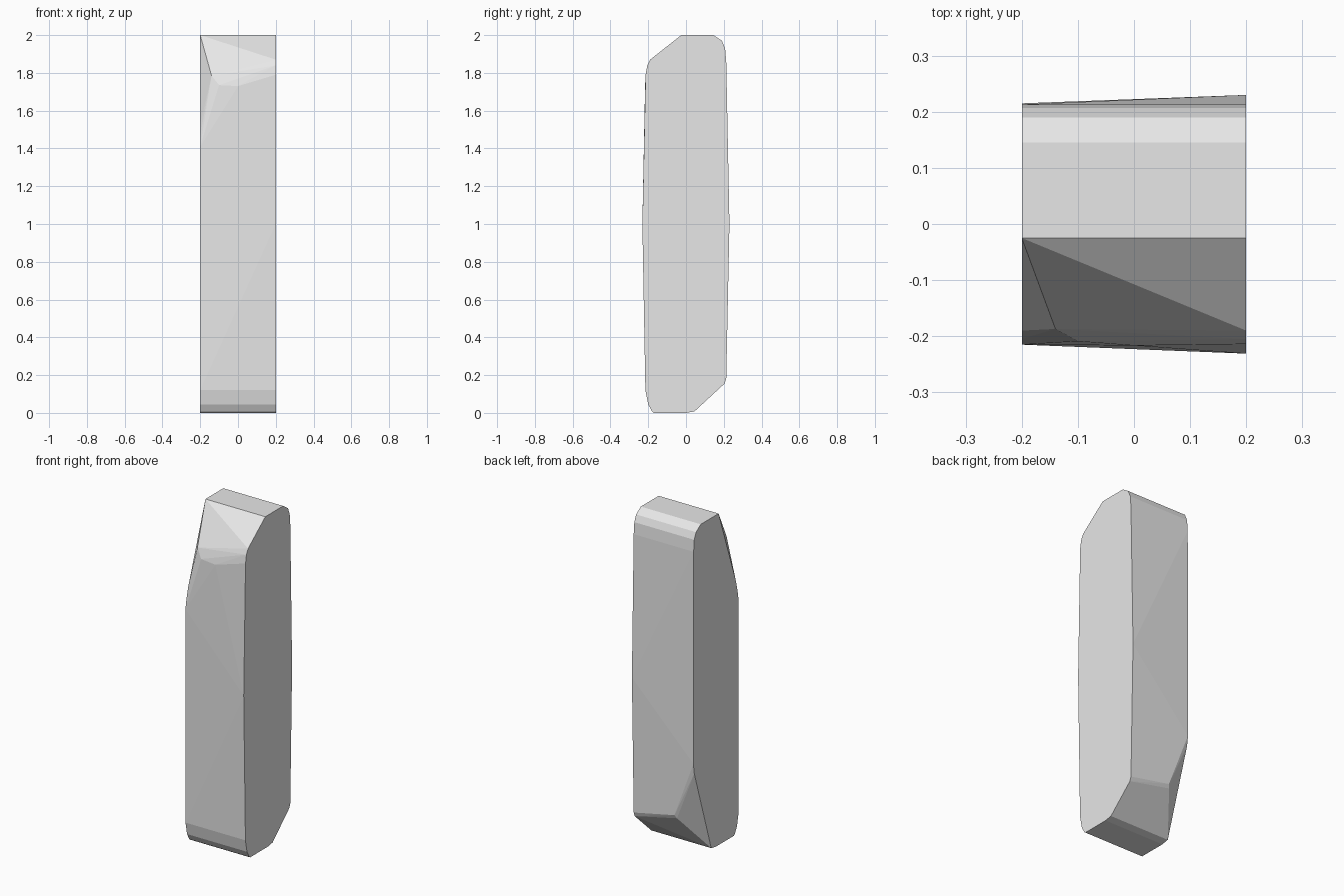
import bpy
import bmesh
import math

if "Cube" in bpy.data.objects:
    bpy.data.objects.remove(bpy.data.objects["Cube"], do_unlink=True)

HALF = 0.2

# Rounded edges shared by both ends, as (y, z)
top_edge = [(-0.025, 2), (0.02, 2), (0.145, 2), (0.19, 1.97), (0.207, 1.93), (0.213, 1.86)]
bottom_edge = [(-0.215, 0.12), (-0.2, 0.045), (-0.18, 0.008), (-0.17, 0), (0, 0), (0.045, 0.008)]

# Left end: bowed sides with short chamfers
left_end = top_edge + bottom_edge + [
    (-0.19, 1.87), (-0.205, 1.84), (-0.214, 1.79), (-0.231, 1),
    (0.23, 1), (0.213, 0.18), (0.204, 0.155)]

# Right end: straight sides with long chamfers
right_end = top_edge + bottom_edge + [
    (-0.19, 1.53), (-0.205, 1.47), (-0.215, 1.41),
    (0.215, 0.58), (0.207, 0.52)]

# Corners where the short and long chamfers meet
corners = [(-0.14, -0.187, 1.785), (-0.1, -0.209, 1.735), (0, -0.2165, 1.73),
           (-0.07, 0.21, 0.235), (-0.08, 0.2, 0.215)]

points = [(HALF, y, z) for y, z in left_end]
points += [(-HALF, y, z) for y, z in right_end]
points += corners

# Wrap the points in a faceted skin
bm = bmesh.new()
for p in points:
    bm.verts.new(p)
hull = bmesh.ops.convex_hull(bm, input=bm.verts[:])
spare = {g for key in ("geom_interior", "geom_unused") for g in hull[key]
         if isinstance(g, bmesh.types.BMVert)}
bmesh.ops.delete(bm, geom=list(spare), context='VERTS')
bmesh.ops.dissolve_limit(bm, angle_limit=math.radians(0.5),
                         verts=bm.verts[:], edges=bm.edges[:])
bmesh.ops.recalc_face_normals(bm, faces=bm.faces[:])
mesh = bpy.data.meshes.new("faceted_slab")
bm.to_mesh(mesh)
bm.free()

# Plain grey material
grey = bpy.data.materials.new("light_grey")
grey.use_nodes = True
colour = (0.8, 0.8, 0.8, 1)
grey.diffuse_color = colour
grey.node_tree.nodes["Principled BSDF"].inputs["Base Color"].default_value = colour
mesh.materials.append(grey)

slab = bpy.data.objects.new("faceted_slab", mesh)
bpy.context.collection.objects.link(slab)
